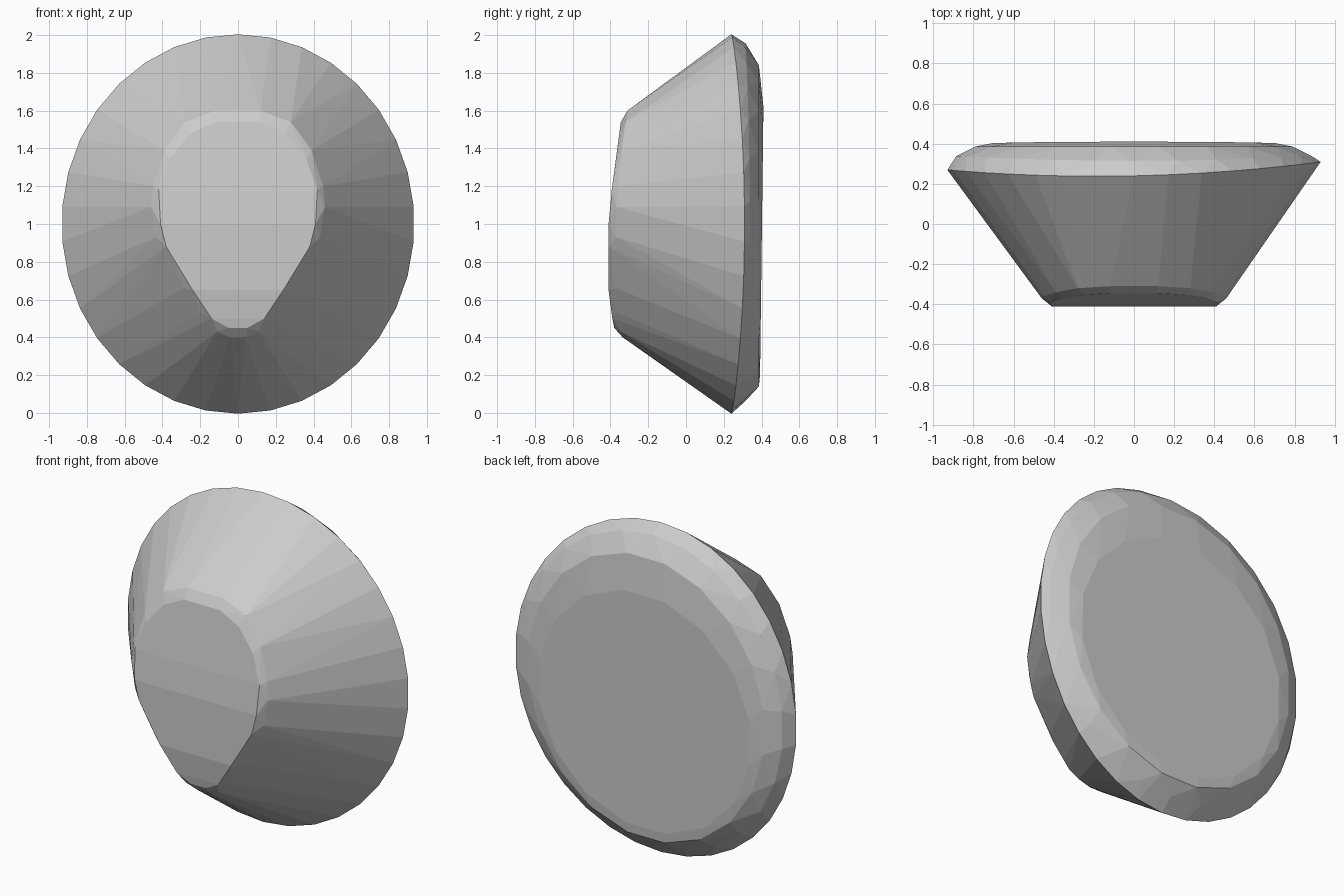
import bpy, bmesh, math

if "Cube" in bpy.data.objects:
    bpy.data.objects.remove(bpy.data.objects["Cube"])


def ring(n, rx, z0, z1, depth):
    """Oval ring of points; depth(x, z) gives y."""
    zc, rz = (z0 + z1) / 2, (z1 - z0) / 2
    pts = []
    for i in range(n):
        a = 2 * math.pi * (i + 0.5) / n
        x, z = rx * math.cos(a), zc + rz * math.sin(a) / math.cos(math.pi / n)
        pts.append((x / math.cos(math.pi / n) if n % 4 else x, depth(x, z), z))
    return pts


def mirrored(half):
    return [(s * x, y, z) for x, y, z in half for s in (-1, 1)]


# Teardrop front face: outer bevel edge, then the slightly crowned flat
front_edge = mirrored([
    (0.12, -0.31, 1.60), (0.28, -0.32, 1.54), (0.39, -0.34, 1.39),
    (0.45, -0.36, 1.20), (0.46, -0.37, 1.09), (0.435, -0.37, 0.93),
    (0.29, -0.37, 0.66), (0.20, -0.36, 0.53), (0.11, -0.345, 0.43),
    (0.04, -0.335, 0.40)])
front_flat = mirrored([
    (0.12, -0.345, 1.54), (0.25, -0.353, 1.48), (0.36, -0.37, 1.35),
    (0.42, -0.393, 1.18), (0.41, -0.41, 1.00), (0.38, -0.41, 0.88),
    (0.24, -0.41, 0.65), (0.14, -0.39, 0.50), (0.05, -0.38, 0.45)])

# Widest rim, bowed back at the sides and a little deeper on the right
rim = ring(34, 0.93, 0.0, 2.0,
           lambda x, z: 0.24 + 0.05 * (x / 0.93) ** 2 + 0.02 * x / 0.93)

# Rounded back edge and the nearly flat back
shoulder = ring(26, 0.885, 0.07, 1.95,
                lambda x, z: 0.315 + 0.025 * (x / 0.9) ** 2)
back_outer = ring(20, 0.80, 0.14, 1.84, lambda x, z: 0.386)
back_flat = ring(16, 0.72, 0.20, 1.62,
                 lambda x, z: 0.392 + 0.018 * (z - 0.2) / 1.42)

# Skin all rings as one convex faceted body
bm = bmesh.new()
for p in front_edge + front_flat + rim + shoulder + back_outer + back_flat:
    bm.verts.new(p)
res = bmesh.ops.convex_hull(bm, input=bm.verts[:])
loose = [v for v in bm.verts if not v.link_faces]
bmesh.ops.delete(bm, geom=loose, context='VERTS')
bmesh.ops.dissolve_limit(bm, angle_limit=math.radians(1.5),
                         verts=bm.verts[:], edges=bm.edges[:])
bmesh.ops.recalc_face_normals(bm, faces=bm.faces[:])

mesh = bpy.data.meshes.new("faceted_knob")
bm.to_mesh(mesh)
bm.free()
obj = bpy.data.objects.new("faceted_knob", mesh)
bpy.context.collection.objects.link(obj)
